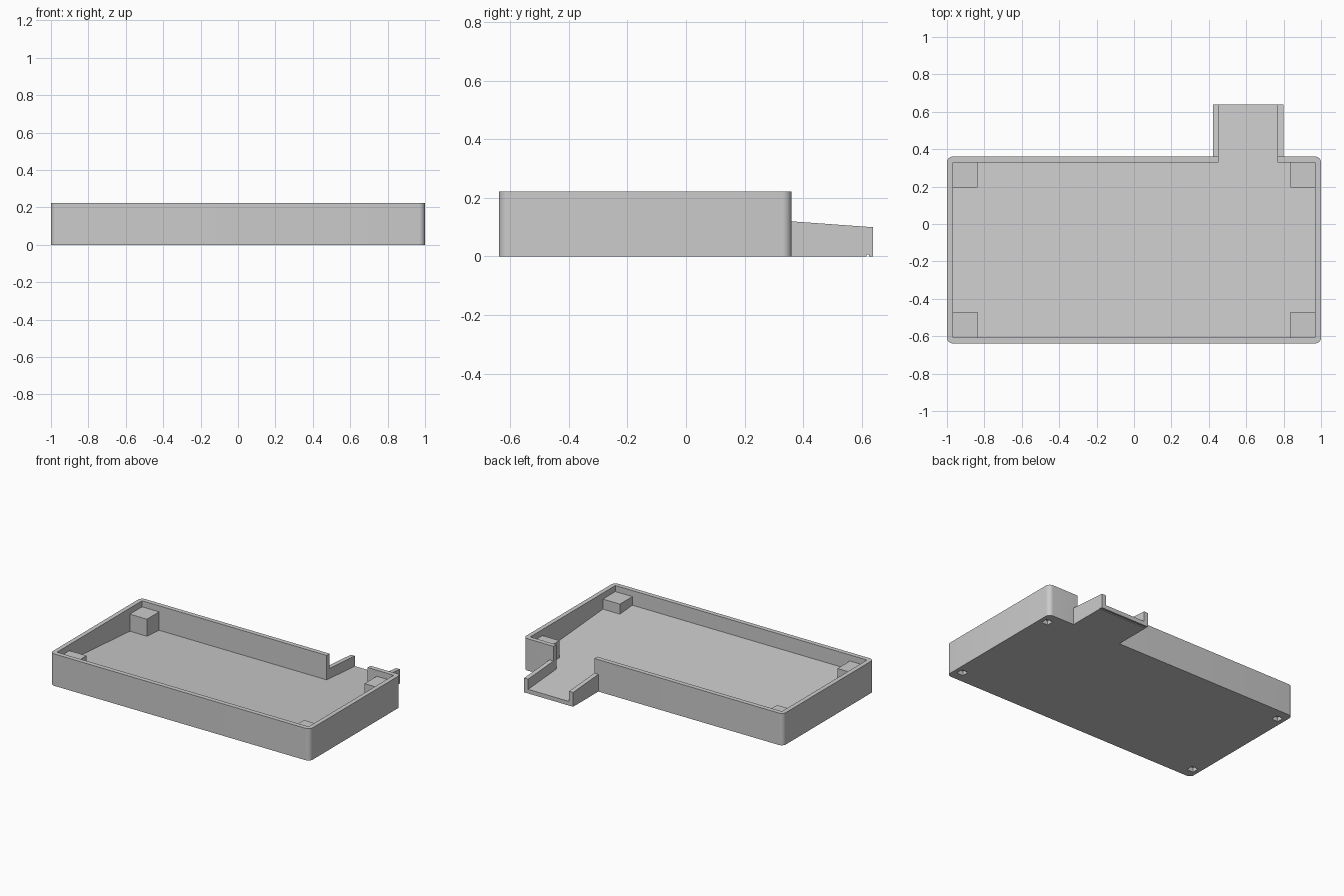
import bpy, bmesh, math
from mathutils import Vector

if "Cube" in bpy.data.objects:
    bpy.data.objects.remove(bpy.data.objects["Cube"])

grey = bpy.data.materials.new("plain grey")
grey.diffuse_color = (0.6, 0.6, 0.6, 1)
grey.use_nodes = True
grey.node_tree.nodes["Principled BSDF"].inputs["Base Color"].default_value = grey.diffuse_color


def prism(name, points, offset):
    """Extrude a closed outline of 3D points along offset."""
    bm = bmesh.new()
    face = bm.faces.new([bm.verts.new(p) for p in points])
    ext = bmesh.ops.extrude_face_region(bm, geom=[face])
    bmesh.ops.translate(bm, vec=Vector(offset),
                        verts=[g for g in ext["geom"] if isinstance(g, bmesh.types.BMVert)])
    bmesh.ops.recalc_face_normals(bm, faces=bm.faces)
    mesh = bpy.data.meshes.new(name)
    bm.to_mesh(mesh)
    bm.free()
    mesh.materials.append(grey)
    obj = bpy.data.objects.new(name, mesh)
    bpy.context.collection.objects.link(obj)
    return obj


def box(name, x0, x1, y0, y1, z0, z1):
    return prism(name, [(x0, y0, z0), (x1, y0, z0), (x1, y1, z0), (x0, y1, z0)],
                 (0, 0, z1 - z0))


def side_prism(name, x0, x1, yz):
    return prism(name, [(x0, y, z) for y, z in yz], (x1 - x0, 0, 0))


def combine(target, part, operation):
    """Apply a boolean and discard the helper part."""
    mod = target.modifiers.new("combine", "BOOLEAN")
    mod.operation = operation
    mod.solver = "EXACT"
    mod.object = part
    bpy.context.view_layer.objects.active = target
    bpy.ops.object.modifier_apply(modifier=mod.name)
    bpy.data.objects.remove(part)


FRONT, BACK, END, HEIGHT, R = -0.639, 0.361, 0.639, 0.222, 0.032
IN_FRONT, IN_BACK, IN_X = -0.607, 0.329, 0.969


def floor_z(y):
    """Height of the floor, which slopes down towards the spout end."""
    return 0.029 + 0.073 * (END - y)


# Outer tray block with rounded upright corners
outline = []
for cx, cy, start in [(1 - R, BACK - R, 0), (-1 + R, BACK - R, 90),
                      (-1 + R, FRONT + R, 180), (1 - R, FRONT + R, 270)]:
    for i in range(9):
        a = math.radians(start + i * 90 / 8)
        outline.append((cx + R * math.cos(a), cy + R * math.sin(a), 0))
tray = prism("tray", outline, (0, 0, HEIGHT))

# Rear spout with sloping rim and a small groove underneath
combine(tray, side_prism("spout", 0.422, 0.799, [
    (0.34, 0), (0.616, 0), (0.616, 0.006), (0.626, 0.006), (0.626, 0),
    (END, 0), (END, 0.10), (BACK, 0.12), (0.34, 0.1215)]), "UNION")

# Main cavity and spout channel share one sloping floor
for name, x0, x1, y0, y1 in [("cavity", -IN_X, IN_X, IN_FRONT, IN_BACK),
                             ("channel", 0.453, 0.768, IN_BACK - 0.0001, 0.67)]:
    combine(tray, side_prism(name, x0, x1, [
        (y0, floor_z(y0)), (y1, floor_z(y1)), (y1, 0.3), (y0, 0.3)]), "DIFFERENCE")

# Corner posts inside, and small square pockets under them
for sx in (-1, 1):
    x0, x1 = sorted((sx * 0.838, sx * 0.98))
    for y0, y1, py in [(FRONT + 0.02, -0.47, FRONT + 0.085), (0.195, BACK - 0.02, BACK - 0.085)]:
        combine(tray, box("post", x0, x1, y0, y1, 0.035, 0.18), "UNION")
        px = sx * 0.945
        combine(tray, box("pocket", px - 0.025, px + 0.025, py - 0.025, py + 0.025, -0.05, 0.03),
                "DIFFERENCE")

# Smooth only the rounded corners
bpy.ops.object.select_all(action="DESELECT")
tray.select_set(True)
bpy.context.view_layer.objects.active = tray
bpy.ops.object.shade_smooth_by_angle(angle=math.radians(20))
